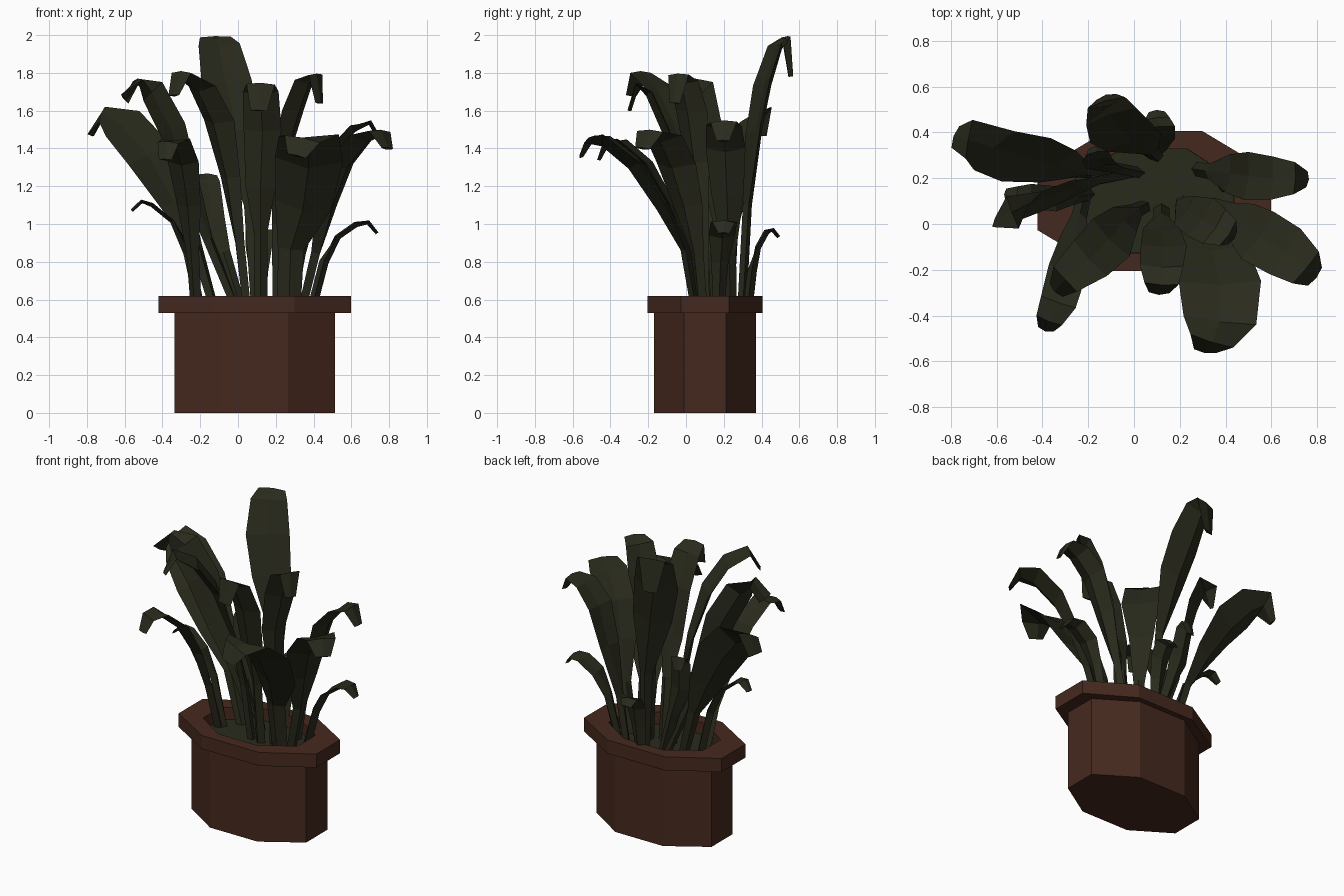
import bpy, bmesh, math
from mathutils import Vector


def material(name, rgb):
    m = bpy.data.materials.new(name)
    m.diffuse_color = (*rgb, 1)
    return m


TERRACOTTA = material("brown_clay", (0.060, 0.022, 0.013))
GREEN = material("dark_leaf_green", (0.023, 0.024, 0.012))
CX, CY = 0.088, 0.10


def finish(bm, name, mat):
    bmesh.ops.recalc_face_normals(bm, faces=bm.faces)
    me = bpy.data.meshes.new(name)
    bm.to_mesh(me)
    bm.free()
    me.materials.append(mat)
    ob = bpy.data.objects.new(name, me)
    bpy.context.collection.objects.link(ob)


def loft(name, rings, mat):
    """Join rings of points with quads and cap both ends."""
    bm = bmesh.new()
    vs = [[bm.verts.new(p) for p in r] for r in rings]
    n = len(vs[0])
    for a, b in zip(vs, vs[1:]):
        for i in range(n):
            j = (i + 1) % n
            bm.faces.new((a[i], a[j], b[j], b[i]))
    bm.faces.new(vs[0])
    bm.faces.new(vs[-1])
    finish(bm, name, mat)


def octagon(hx, hy, z):
    k = math.cos(math.pi / 8)
    return [(CX + hx * math.cos(math.pi / 8 + i * math.pi / 4) / k,
             CY + hy * math.sin(math.pi / 8 + i * math.pi / 4) / k, z) for i in range(8)]


# Oval eight-sided pot with a thick rim, and the dark soil inside
loft("pot", [octagon(.425, .27, 0), octagon(.425, .27, .53), octagon(.51, .305, .53),
             octagon(.51, .305, .62), octagon(.35, .228, .62), octagon(.35, .228, .5)], TERRACOTTA)
loft("soil", [octagon(.349, .227, .505), octagon(.349, .227, .54)], GREEN)


def leaf(name, path, widths, side=None):
    """Arching leaf: stalk, shallow keeled blade and drooping tip."""
    pts = [Vector(p) for p in path]
    d = pts[-1] - pts[0]
    d.z = 0
    s0 = Vector(side) if side else Vector((-d.y, d.x, 0))
    sign = -1 if s0.cross(pts[2] - pts[0]).dot(d) > 0 else 1   # n is the upper side
    rings = []
    last = len(pts) - 1
    for i, p in enumerate(pts):
        t = (pts[min(i + 1, last)] - pts[max(i - 1, 0)]).normalized()
        s = (s0 - t * s0.dot(t)).normalized()
        n = s.cross(t) * sign
        w = widths[i]
        top = .02 if i < 2 else (-.06 * w if i < last - 1 else .01)
        low = .03 if i < 2 else (.2 * w if i < last - 1 else .12 * w)
        rings.append([p + s * w / 2, p + n * top, p - s * w / 2, p - n * low])
    loft(name, rings, GREEN)


# Tall and medium leaves
leaf("tall_back_leaf", [(.1, .29, .53), (.07, .32, 1.1), (0, .355, 1.5), (-.06, .4, 1.75),
                        (-.1, .47, 1.95), (-.12, .53, 1.99), (-.12, .555, 1.78)],
     [.06, .08, .25, .28, .23, .17, .09], (1, .3, 0))
leaf("left_leaf", [(-.12, .21, .53), (-.22, .23, .88), (-.33, .25, 1.12), (-.47, .28, 1.37),
                   (-.61, .32, 1.53), (-.72, .37, 1.58), (-.78, .38, 1.47)],
     [.06, .08, .22, .31, .28, .19, .1], (.6, .65, .55))
leaf("left_upper_leaf", [(0, .22, .53), (-.16, .19, .92), (-.25, .15, 1.2), (-.345, .12, 1.5),
                         (-.45, .08, 1.7), (-.53, .05, 1.76), (-.6, .02, 1.66)],
     [.06, .07, .14, .2, .19, .15, .09], (.7, .7, .2))
leaf("front_left_upper_leaf", [(.05, .08, .53), (.01, .06, .9), (-.04, .02, 1.25), (-.1, -.06, 1.55),
                               (-.19, -.15, 1.73), (-.3, -.24, 1.8), (-.34, -.29, 1.68)],
     [.06, .07, .15, .23, .21, .15, .08])
leaf("front_left_leaf", [(-.22, .11, .53), (-.24, .03, .85), (-.26, -.07, 1.1), (-.29, -.2, 1.33),
                         (-.33, -.34, 1.45), (-.37, -.42, 1.43), (-.385, -.46, 1.34)],
     [.06, .07, .13, .17, .16, .12, .07])
leaf("front_right_leaf", [(.27, .06, .53), (.28, 0, .87), (.345, -.1, 1.1), (.375, -.25, 1.34),
                          (.375, -.42, 1.47), (.34, -.51, 1.45), (.31, -.555, 1.36)],
     [.12, .14, .3, .36, .32, .2, .1], (1, -.05, 0))
leaf("front_leaf", [(.12, .07, .53), (.12, .03, .95), (.12, -.02, 1.2), (.13, -.09, 1.5),
                    (.12, -.18, 1.7), (.12, -.26, 1.74), (.11, -.3, 1.6)],
     [.07, .07, .16, .2, .19, .15, .09])
leaf("right_upper_leaf", [(.2, .1, .53), (.2, .09, 1.0), (.22, .06, 1.33), (.29, .03, 1.6),
                          (.35, -.01, 1.76), (.41, -.04, 1.79), (.43, -.06, 1.64)],
     [.06, .07, .15, .2, .18, .13, .07])
leaf("right_front_leaf", [(.33, .09, .53), (.41, .06, .85), (.47, .01, 1.1), (.54, -.05, 1.32),
                          (.66, -.12, 1.47), (.75, -.19, 1.49), (.79, -.23, 1.4)],
     [.06, .08, .19, .25, .24, .18, .1])
leaf("right_back_leaf", [(.27, .24, .53), (.33, .23, .85), (.41, .22, 1.15), (.49, .21, 1.4),
                         (.6, .2, 1.52), (.7, .2, 1.54), (.755, .195, 1.44)],
     [.06, .07, .17, .21, .19, .14, .07])

# Small low leaves
leaf("small_right_leaf", [(.38, .17, .53), (.45, .18, .8), (.52, .19, .94), (.62, .2, 1.01),
                          (.69, .2, 1.01), (.735, .2, .95)], [.06, .09, .14, .14, .12, .06])
leaf("small_left_leaf", [(-.19, .13, .53), (-.26, .12, .85), (-.34, .11, 1.02), (-.45, .12, 1.11),
                         (-.51, .12, 1.12), (-.56, .13, 1.07)], [.05, .07, .11, .11, .09, .05])
leaf("small_back_leaf", [(.11, .32, .53), (.11, .345, .75), (.11, .37, .88), (.11, .42, .97),
                         (.1, .46, .97), (.1, .49, .93)], [.06, .1, .14, .14, .11, .07])
leaf("small_inner_leaf", [(.02, .22, .53), (-.08, .24, .85), (-.14, .25, 1.03), (-.16, .28, 1.22),
                          (-.16, .31, 1.26), (-.17, .33, 1.18)], [.06, .08, .14, .13, .1, .06],
     (1, .1, 0))
